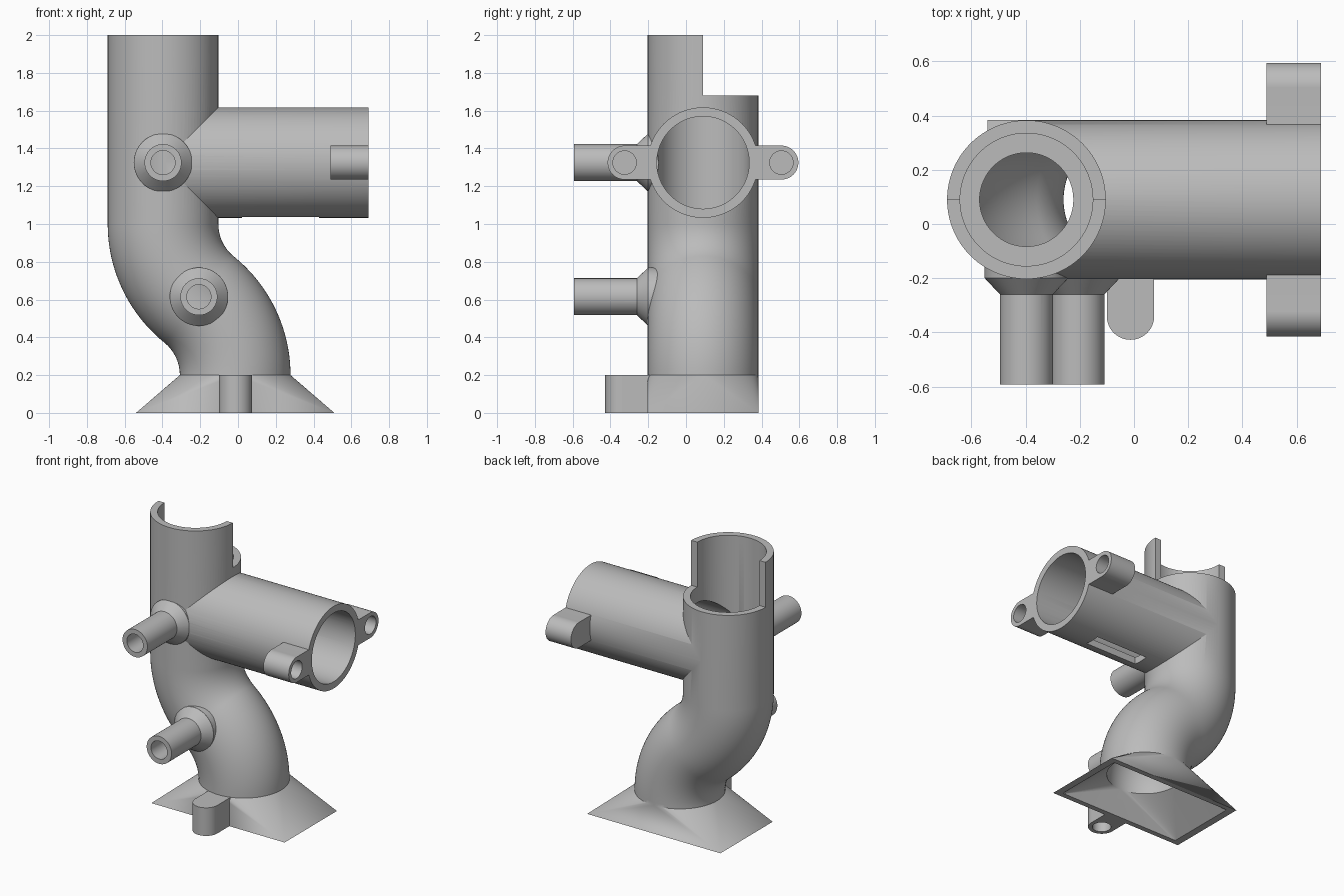
import bpy, bmesh
from math import sin, cos, pi, atan
from mathutils import Vector, Matrix

if "Cube" in bpy.data.objects:
    bpy.data.objects.remove(bpy.data.objects["Cube"], do_unlink=True)

grey = bpy.data.materials.new("plain_grey")
grey.use_nodes = True
grey.diffuse_color = (0.5, 0.5, 0.5, 1)
grey.node_tree.nodes["Principled BSDF"].inputs["Base Color"].default_value = (0.5, 0.5, 0.5, 1)

SEG = 96
Y = 0.09                       # shared centre plane of the pipes
TOP_X, BASE_X = -0.397, -0.015  # upper and lower pipe axes
BEND_LOW, BEND_HIGH = 0.2, 1.0
BRANCH_Z = 1.325
OUTER, BORE = 0.293, 0.245


def finish(bm, name):
    bmesh.ops.recalc_face_normals(bm, faces=bm.faces)
    mesh = bpy.data.meshes.new(name)
    bm.to_mesh(mesh)
    bm.free()
    mesh.materials.append(grey)
    ob = bpy.data.objects.new(name, mesh)
    bpy.context.collection.objects.link(ob)
    return ob


def rod(name, a, b, r1, r2=None, seg=SEG):
    """Cylinder or cone from point a to point b."""
    a, b = Vector(a), Vector(b)
    axis = b - a
    bm = bmesh.new()
    place = Matrix.Translation((a + b) / 2) @ axis.to_track_quat('Z', 'Y').to_matrix().to_4x4()
    bmesh.ops.create_cone(bm, cap_ends=True, segments=seg, radius1=r1,
                          radius2=r1 if r2 is None else r2, depth=axis.length, matrix=place)
    return finish(bm, name)


def block(name, low, high):
    low, high = Vector(low), Vector(high)
    bm = bmesh.new()
    bmesh.ops.create_cube(bm, size=1, matrix=Matrix.Translation((low + high) / 2)
                          @ Matrix.Diagonal((*(high - low), 1)))
    return finish(bm, name)


def hull(name, points):
    bm = bmesh.new()
    for p in points:
        bm.verts.new(p)
    bmesh.ops.convex_hull(bm, input=bm.verts[:])
    bmesh.ops.dissolve_limit(bm, angle_limit=0.002, verts=bm.verts[:], edges=bm.edges[:])
    return finish(bm, name)


def circle(x, y, z, r):
    return [(x + r * cos(2 * pi * i / SEG), y + r * sin(2 * pi * i / SEG), z) for i in range(SEG)]


def funnel(name, r, half_x, half_y, bottom):
    """Round top blending to a rectangular foot."""
    corners = [(BASE_X + sx * half_x, Y + sy * half_y, bottom) for sx in (-1, 1) for sy in (-1, 1)]
    return hull(name, circle(BASE_X, Y, BEND_LOW, r) + corners)


def sweep(name, r, path):
    """Round section swept along (x, z, lean) stations."""
    bm = bmesh.new()
    rings = []
    for x, z, lean in path:
        ring = []
        for i in range(SEG):
            a = 2 * pi * i / SEG
            ring.append(bm.verts.new((x + r * cos(a) * cos(lean), Y + r * sin(a),
                                      z + r * cos(a) * sin(lean))))
        rings.append(ring)
    for p, q in zip(rings, rings[1:]):
        for i in range(SEG):
            j = (i + 1) % SEG
            bm.faces.new((p[i], p[j], q[j], q[i]))
    bm.faces.new(rings[0])
    bm.faces.new(rings[-1])
    return finish(bm, name)


# S-bend centre line: two equal opposing arcs
shift, rise = BASE_X - TOP_X, BEND_HIGH - BEND_LOW
turn = 2 * atan(shift / rise)
radius = rise / 2 / sin(turn)
STEPS = 20
lower, upper = [], []
for k in range(STEPS + 1):
    t = turn * k / STEPS
    dx, dz = radius * (1 - cos(t)), radius * sin(t)
    lower.append((BASE_X - dx, BEND_LOW + dz, t))
    upper.append((TOP_X + dx, BEND_HIGH - dz, t))
bend = [(BASE_X, BEND_LOW - 0.01, 0)] + lower + upper[-2::-1]

# Solid outer parts
body = sweep("pipe_body", OUTER, bend + [(TOP_X, 2.0, 0)])
solids = [
    rod("branch_pipe", (-0.39, Y, BRANCH_Z), (0.69, Y, BRANCH_Z), OUTER - 0.0005),
    funnel("foot_funnel", OUTER, 0.525, OUTER + 0.001, 0),
]
cutters = []

# Branch flange with two screw ears
EAR = 0.09
ears = (-0.325, 0.505)
solids.append(block("flange_bar", (0.49, ears[0], BRANCH_Z - EAR), (0.69, ears[1], BRANCH_Z + EAR)))
for y in ears:
    solids.append(rod("flange_ear", (0.49, y, BRANCH_Z), (0.69, y, BRANCH_Z), EAR, seg=48))
    cutters.append(rod("ear_hole", (0.54, y, BRANCH_Z), (0.8, y, BRANCH_Z), 0.062, seg=48))

# Foot lug with a blind hole from below
lug_x, lug_y, lug_r = -0.013, -0.34, 0.0875
solids.append(block("lug_block", (lug_x - lug_r, lug_y, 0), (lug_x + lug_r, -0.1, 0.2)))
solids.append(rod("lug_end", (lug_x, lug_y, 0), (lug_x, lug_y, 0.2), lug_r, seg=48))
cutters.append(rod("lug_hole", (lug_x, lug_y, -0.1), (lug_x, lug_y, 0.15), 0.06, seg=48))

# Front nozzles with flared roots
for x, z in ((TOP_X, BRANCH_Z), (-0.207, 0.615)):
    solids.append(rod("nozzle_root", (x, -0.2, z), (x, -0.08, z), 0.155, seg=64))
    solids.append(rod("nozzle_flare", (x, -0.199, z), (x, -0.26, z), 0.155, 0.098, seg=64))
    solids.append(rod("nozzle_tube", (x, -0.1, z), (x, -0.592, z), 0.098, seg=64))
    cutters.append(rod("nozzle_hole", (x, 0, z), (x, -0.7, z), 0.064, seg=64))

# Bores, with a narrow throat above the bend
cutters += [
    sweep("bend_bore", BORE, bend),
    rod("throat", (TOP_X, Y, 0.95), (TOP_X, Y, 1.06), 0.173),
    rod("upper_bore", (TOP_X, Y, 1.04), (TOP_X, Y, 2.1), BORE),
    rod("branch_bore", (-0.39, Y, BRANCH_Z), (0.8, Y, BRANCH_Z), BORE - 0.0005),
    funnel("foot_bore", BORE, 0.485, OUTER - 0.035, -0.01),
    block("rear_opening", (-1, Y, 1.68), (0.3, 0.8, 2.2)),
    block("branch_slot", (0.02, Y - 0.055, 0.98), (0.43, Y + 0.055, 1.15)),
]

# Merge the solids, then cut the openings
bpy.ops.object.select_all(action='DESELECT')
bpy.context.view_layer.objects.active = body
body.select_set(True)
for parts, operation in ((solids, 'UNION'), (cutters, 'DIFFERENCE')):
    for part in parts:
        mod = body.modifiers.new(part.name, 'BOOLEAN')
        mod.operation = operation
        mod.solver = 'EXACT'
        mod.object = part
        bpy.ops.object.modifier_apply(modifier=mod.name)
        bpy.data.objects.remove(part, do_unlink=True)

bpy.ops.object.shade_smooth_by_angle(angle=pi / 7)
